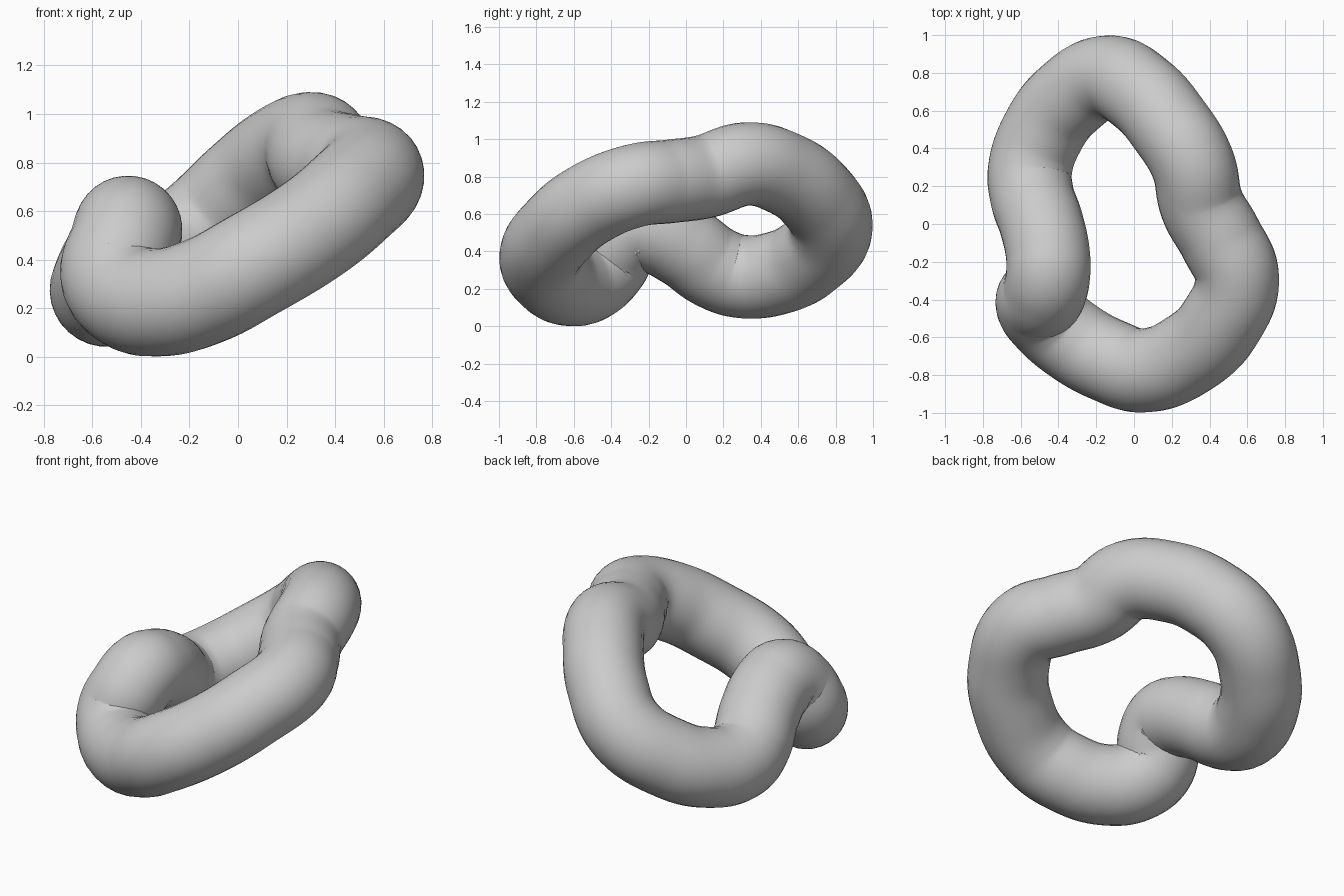
import bpy

if "Cube" in bpy.data.objects:
    bpy.data.objects.remove(bpy.data.objects["Cube"])

# Centre line of the closed, twisted ring
path = [
    (0.05, -0.775, 0.37), (0.30, -0.68, 0.52), (0.46, -0.52, 0.65),
    (0.545, -0.28, 0.75), (0.46, -0.08, 0.775), (0.36, 0.10, 0.80),
    (0.31, 0.32, 0.867), (0.19, 0.52, 0.82), (0.04, 0.69, 0.70),
    (-0.14, 0.775, 0.53), (-0.35, 0.66, 0.37), (-0.48, 0.49, 0.285),
    (-0.55, 0.29, 0.267), (-0.54, 0.15, 0.315), (-0.49, 0.00, 0.42),
    (-0.455, -0.17, 0.505), (-0.455, -0.27, 0.52), (-0.475, -0.36, 0.455),
    (-0.51, -0.42, 0.34), (-0.45, -0.51, 0.25), (-0.32, -0.62, 0.224),
    (-0.14, -0.72, 0.27),
]

# Round tube swept along the path
curve = bpy.data.curves.new("twisted_ring", "CURVE")
curve.dimensions = "3D"
curve.bevel_depth = 0.223
curve.bevel_resolution = 14
curve.resolution_u = 10
spline = curve.splines.new("BEZIER")
spline.bezier_points.add(len(path) - 1)
for point, co in zip(spline.bezier_points, path):
    point.co = co
    point.handle_left_type = point.handle_right_type = "AUTO"
spline.use_cyclic_u = True

ring = bpy.data.objects.new("twisted_ring", curve)
bpy.context.collection.objects.link(ring)
bpy.context.view_layer.objects.active = ring
ring.select_set(True)
bpy.ops.object.convert(target="MESH")
bpy.ops.object.shade_smooth()
